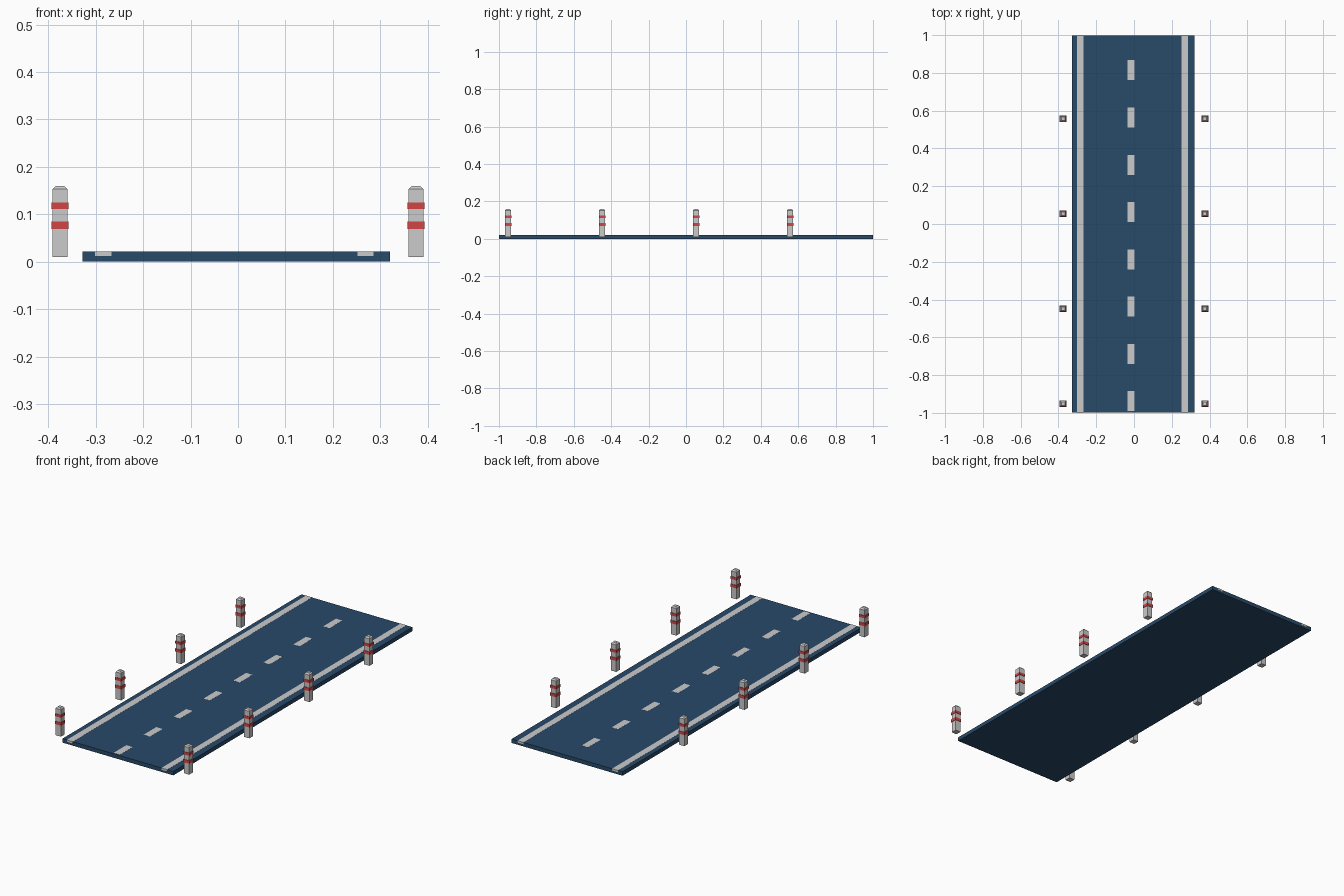
import bpy, bmesh

if "Cube" in bpy.data.objects:
    bpy.data.objects.remove(bpy.data.objects["Cube"])


def material(name, rgb):
    m = bpy.data.materials.new(name)
    m.diffuse_color = (*rgb, 1)
    m.use_nodes = True
    m.node_tree.nodes["Principled BSDF"].inputs["Base Color"].default_value = m.diffuse_color
    return m


ASPHALT = material("navy asphalt", (0.021, 0.067, 0.141))
WHITE = material("pale grey paint", (0.6, 0.6, 0.6))
RED = material("red reflector", (0.64, 0.06, 0.06))


def finish(bm, name, mats):
    bmesh.ops.recalc_face_normals(bm, faces=bm.faces)
    me = bpy.data.meshes.new(name)
    bm.to_mesh(me)
    bm.free()
    for m in mats:
        me.materials.append(m)
    ob = bpy.data.objects.new(name, me)
    bpy.context.collection.objects.link(ob)
    return ob


def add_box(bm, x0, x1, y0, y1, z0, z1, mat=0, top_inset=0.0):
    verts = bmesh.ops.create_cube(bm, size=1)["verts"]
    for v in verts:
        i = top_inset if v.co.z > 0 else 0
        v.co = (x1 - i if v.co.x > 0 else x0 + i,
                y1 - i if v.co.y > 0 else y0 + i,
                z1 if v.co.z > 0 else z0)
    for f in {f for v in verts for f in v.link_faces}:
        f.material_index = mat


def box(name, mat, *dims):
    bm = bmesh.new()
    add_box(bm, *dims)
    return finish(bm, name, [mat])


# Road slab
box("road", ASPHALT, -0.328, 0.321, -0.999, 0.999, 0, 0.021)

# Continuous edge lines, showing at the road ends
box("edge_line_left", WHITE, -0.302, -0.267, -1, 1, 0.0115, 0.0214)
box("edge_line_right", WHITE, 0.252, 0.286, -1, 1, 0.0115, 0.0214)

# Dashed centre line
for i in range(8):
    y = -0.938 + 0.2503 * i
    box(f"centre_dash_{i + 1}", WHITE, -0.034, 0.003,
        y - 0.053, y + 0.053, 0.0125, 0.0214)


# Roadside posts: body, chamfered cap and two red bands
def post(name, x, y):
    bm = bmesh.new()
    h = 0.0155
    profile = [(h, 0.010), (h, 0.153), (0.009, 0.160)]
    rings = [[bm.verts.new((x + sx * r, y + sy * r, z))
              for sx, sy in ((-1, -1), (1, -1), (1, 1), (-1, 1))]
             for r, z in profile]
    for a, b in zip(rings, rings[1:]):
        for k in range(4):
            j = (k + 1) % 4
            bm.faces.new((a[k], a[j], b[j], b[k]))
    bm.faces.new(rings[0][::-1])
    bm.faces.new(rings[-1])
    b = 0.0177
    for z0, z1 in ((0.069, 0.085), (0.111, 0.125)):
        add_box(bm, x - b, x + b, y - b, y + b, z0, z1, 1)
    finish(bm, name, [WHITE, RED])


for side, label in ((-1, "left"), (1, "right")):
    for i in range(4):
        post(f"post_{label}_{i + 1}", side * 0.3755, -0.951 + 0.5025 * i)
